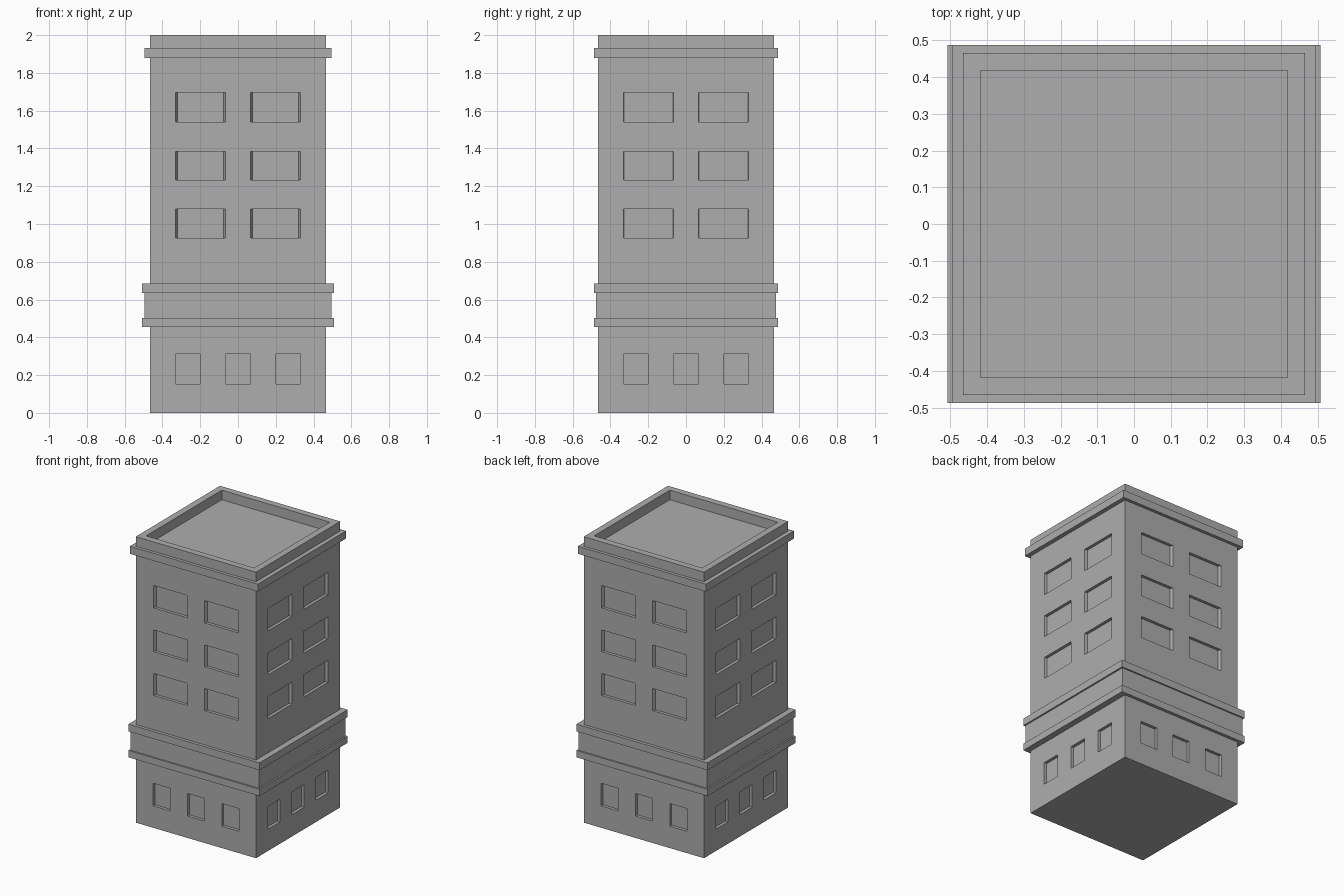
import bpy, bmesh
from mathutils import Matrix
from math import pi

cube = bpy.data.objects.get("Cube")
if cube:
    bpy.data.objects.remove(cube, do_unlink=True)

# One plain grey for the whole building
GREY = (0.42, 0.42, 0.42, 1)
grey = bpy.data.materials.new("plain grey")
grey.use_nodes = True
grey.diffuse_color = GREY
grey.node_tree.nodes["Principled BSDF"].inputs["Base Color"].default_value = GREY

HALF = 0.465      # half width of the tower
DEPTH = 0.021     # window recess


def finish(name, bm):
    bmesh.ops.remove_doubles(bm, verts=bm.verts, dist=0.0005)
    bmesh.ops.recalc_face_normals(bm, faces=bm.faces)
    mesh = bpy.data.meshes.new(name)
    bm.to_mesh(mesh)
    bm.free()
    mesh.materials.append(grey)
    obj = bpy.data.objects.new(name, mesh)
    bpy.context.collection.objects.link(obj)
    return obj


def block(name, hx, hy, z0, z1):
    bm = bmesh.new()
    size = Matrix.Diagonal((2 * hx, 2 * hy, z1 - z0, 1))
    bmesh.ops.create_cube(bm, size=1, matrix=Matrix.Translation((0, 0, (z0 + z1) / 2)) @ size)
    return finish(name, bm)


def storey(name, z0, z1, columns, rows, taper):
    """Four walls with recessed windows at every column and row, plus end caps."""
    bm = bmesh.new()
    xs = [-HALF] + [x for c in columns for x in c] + [HALF]
    zs = [z0] + [z for r in rows for z in r] + [z1]

    def quad(turn, pts):
        bm.faces.new([bm.verts.new(turn @ Matrix.Translation(p).translation) for p in pts])

    for side in range(4):
        turn = Matrix.Rotation(side * pi / 2, 4, 'Z')
        t = taper if side % 2 == 0 else taper * 0.3
        for i in range(len(xs) - 1):
            for j in range(len(zs) - 1):
                a, b, c, d = xs[i], xs[i + 1], zs[j], zs[j + 1]
                rim = [(a, -HALF, c), (b, -HALF, c), (b, -HALF, d), (a, -HALF, d)]
                if i % 2 == 0 or j % 2 == 0:
                    quad(turn, rim)
                    continue
                y = DEPTH - HALF
                pane = [(a + t, y, c), (b - t, y, c), (b - t, y, d), (a + t, y, d)]
                quad(turn, pane)
                for k in range(4):
                    n = (k + 1) % 4
                    quad(turn, [rim[k], rim[n], pane[n], pane[k]])
    bmesh.ops.remove_doubles(bm, verts=bm.verts, dist=0.0005)
    bmesh.ops.holes_fill(bm, edges=[e for e in bm.edges if e.is_boundary], sides=0)
    return finish(name, bm)


# Ground floor and upper floors
storey("ground_floor", 0, 0.454,
       [(-0.332, -0.2), (-0.066, 0.066), (0.2, 0.332)], [(0.153, 0.311)], 0)
storey("upper_floors", 0.686, 1.88,
       [(-0.33, -0.067), (0.067, 0.33)],
       [(0.926, 1.08), (1.232, 1.384), (1.539, 1.695)], 0.009)

# Band between two ledges, and the cornice
block("lower_ledge", 0.507, 0.487, 0.454, 0.502)
block("middle_band", 0.496, 0.477, 0.502, 0.635)
block("upper_ledge", 0.507, 0.487, 0.635, 0.686)
block("cornice", 0.495, 0.487, 1.88, 1.933)

# Parapet ring around the sunken flat roof
bm = bmesh.new()
inner = 0.418
corners = [(-1, -1), (1, -1), (1, 1), (-1, 1)]
loops = [[bm.verts.new((sx * h, sy * h, z)) for sx, sy in corners]
         for h, z in ((HALF, 1.933), (HALF, 2), (inner, 2), (inner, 1.933))]
for r in range(4):
    lo, hi = loops[r], loops[(r + 1) % 4]
    for k in range(4):
        n = (k + 1) % 4
        bm.faces.new([lo[k], lo[n], hi[n], hi[k]])
finish("parapet", bm)
